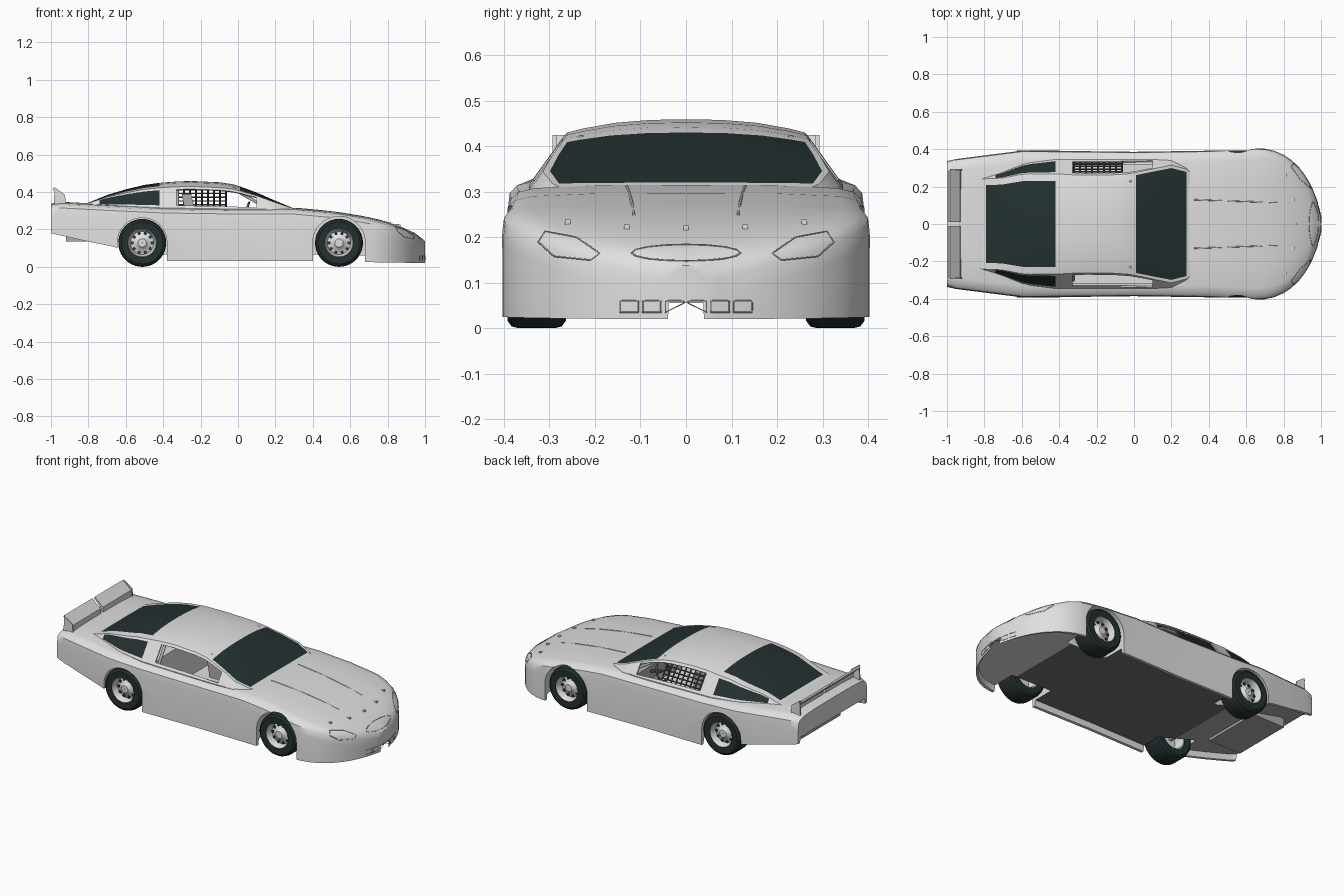
import bpy, bmesh, math
from mathutils import Vector
from mathutils.bvhtree import BVHTree

if "Cube" in bpy.data.objects:
    bpy.data.objects.remove(bpy.data.objects["Cube"])


def material(name, r, g, b):
    m = bpy.data.materials.new(name)
    m.use_nodes = True
    m.diffuse_color = (r, g, b, 1)
    node = next(n for n in m.node_tree.nodes if n.type == 'BSDF_PRINCIPLED')
    node.inputs["Base Color"].default_value = (r, g, b, 1)
    return m


PAINT = material("white_paint", .74, .74, .74)
GLASS = material("dark_glass", .017, .03, .03)
RUBBER = material("tyre_rubber", .017, .03, .03)
FLOOR = material("floor_grey", .17, .17, .17)
TRIM = material("trim_grey", .42, .42, .42)
NET = material("net_grey", .08, .08, .08)


def make(name, verts, faces, mats, rule=None, closed=True, smooth=True):
    bm = bmesh.new()
    vs = [bm.verts.new(v) for v in verts]
    for f in faces:
        bm.faces.new([vs[i] for i in f])
    if closed:
        bmesh.ops.recalc_face_normals(bm, faces=bm.faces)
    bm.normal_update()
    if rule:
        for f in bm.faces:
            f.material_index = rule(f)
    me = bpy.data.meshes.new(name)
    bm.to_mesh(me)
    bm.free()
    ob = bpy.data.objects.new(name, me)
    bpy.context.collection.objects.link(ob)
    for m in mats:
        me.materials.append(m)
    if smooth:
        finish(ob)
    return ob


def finish(ob):
    bpy.ops.object.select_all(action='DESELECT')
    ob.select_set(True)
    bpy.context.view_layer.objects.active = ob
    for mod in list(ob.modifiers):
        bpy.ops.object.modifier_apply(modifier=mod.name)
    bpy.ops.object.shade_smooth_by_angle(angle=math.radians(35))


def extrude(name, profile, y0, y1, mat, smooth=False):
    """Prism of an (x, z) profile between two y values."""
    n = len(profile)
    verts = [(x, y, z) for y in (y0, y1) for x, z in profile]
    faces = [range(n), range(n, 2 * n)]
    faces += [(i, (i + 1) % n, n + (i + 1) % n, n + i) for i in range(n)]
    return make(name, verts, faces, [mat], smooth=smooth)


def box(name, x0, x1, y0, y1, z0, z1, mat):
    return extrude(name, [(x0, z0), (x1, z0), (x1, z1), (x0, z1)], y0, y1, mat)


def tube(name, pts, radius, mat, cyclic=False):
    cu = bpy.data.curves.new(name, 'CURVE')
    cu.dimensions = '3D'
    cu.bevel_depth, cu.bevel_resolution = radius, 1
    sp = cu.splines.new('POLY')
    sp.points.add(len(pts) - 1)
    for p, q in zip(sp.points, pts):
        p.co = (*q, 1)
    sp.use_cyclic_u = cyclic
    cu.materials.append(mat)
    ob = bpy.data.objects.new(name, cu)
    bpy.context.collection.objects.link(ob)
    return ob


def lathe(name, profile, centre, mat, n=40):
    """Spin a closed (radius, y) profile round the y axis."""
    k = len(profile)
    verts = [(centre[0] + r * math.cos(a), centre[1] + y, centre[2] + r * math.sin(a))
             for a in (2 * math.pi * i / n for i in range(n)) for r, y in profile]
    faces = [(i * k + j, i * k + (j + 1) % k, (i + 1) % n * k + (j + 1) % k, (i + 1) % n * k + j)
             for i in range(n) for j in range(k)]
    return make(name, verts, faces, [mat])


def lerp(table, x):
    for (a, u), (b, v) in zip(table, table[1:]):
        if x <= b:
            return u + (v - u) * max(0, (x - a) / (b - a))
    return table[-1][1]


TOP = [(-1, .335), (-.95, .345), (-.7, .332), (-.4, .318), (0, .312), (.3, .312), (.5, .294),
       (.7, .262), (.8, .237), (.88, .208), (.95, .175), (1, .135)]
BOTTOM = [(-1, .18), (-.85, .145), (-.65, .105), (-.4, .03), (.4, .03), (1, .02)]
WIDTH = [(-1, .335), (-.97, .345), (-.6, .392), (-.3, .39), (0, .386), (.4, .392), (.65, .405)]


def half_width(x):
    t = max(0, (x - .65) / .35)
    return max(.045, lerp(WIDTH, x) * max(0, 1 - t ** 2.3) ** .588)


# Lower body: closed loft with a hanging lip round a raised floor
def body_ring(x):
    w, t, b = half_width(x), lerp(TOP, x), lerp(BOTTOM, x)
    r = min(.06, .4 * w)
    half = [(0, t + .003), (w * .5, t + .002), (w - r, t - .004), (w - .35 * r, t - .013),
            (w - .08 * r, t - .03), (w, t - .07), (w, b), (w - .3 * r, b),
            (w - .4 * r, b + .035), (0, b + .035)]
    return [(x, y, z) for y, z in half + [(-y, z) for y, z in half[-2:0:-1]]]


stations = [-1, -.985, -.95, -.8, -.7, -.6, -.5, -.4, -.2, 0, .2, .3, .4, .5, .58, .65, .7, .75, .8,
            .84, .88, .91, .935, .955, .97, .982, .992, 1]
rings = [body_ring(x) for x in stations]
n = len(rings[0])
verts = sum(rings, [])
faces = [(i * n + j, i * n + (j + 1) % n, (i + 1) * n + (j + 1) % n, (i + 1) * n + j)
         for i in range(len(rings) - 1) for j in range(n)]
faces += [tuple(range(n)), tuple(range(len(verts) - n, len(verts)))]
surface = BVHTree.FromPolygons(verts, faces)


def floor_rule(f):
    c = f.calc_center_median()
    if f.normal.z > -.8 or c.x > .65 or abs(c.y) > .3:
        return 0
    return 1 if c.x > -.45 else 2


body = make("body_shell", verts, faces, [PAINT, FLOOR, TRIM], floor_rule, smooth=False)

# Cut wheel wells and cockpit
WHEELS = {"rear": (-.512, .132), "front": (.54, .14)}
cutters = [box("cockpit_cutter", -.35, .22, -.315, .315, .1, .45, PAINT)]
for end, (wx, r) in WHEELS.items():
    arc = [(wx + r * math.cos(a), .13 + r * math.sin(a))
           for a in (math.pi * i / 20 for i in range(21))]
    for s in (-1, 1):
        cutters.append(extrude(end + "_arch_cutter", arc + [(wx - r, -.1), (wx + r, -.1)],
                               s * .235, s * .5, PAINT))
for c in cutters:
    c.hide_render = True
    c.hide_set(True)
    mod = body.modifiers.new("cut", 'BOOLEAN')
    mod.operation, mod.solver, mod.object = 'DIFFERENCE', 'EXACT', c
finish(body)
for c in cutters:
    bpy.data.objects.remove(c)

# Greenhouse: open loft, columns and stations placed on the window edges
ROOF = [(-.84, .332), (-.79, .347), (-.7, .384), (-.6, .414), (-.5, .438), (-.42, .449), (-.33, .456),
        (-.25, .459), (-.1, .452), (-.03, .442), (.01, .43), (.1, .397), (.2, .353), (.28, .32), (.31, .307)]
BELT = [(-.84, .235), (-.72, .27), (-.58, .325), (-.42, .345), (.1, .345), (.2, .34), (.28, .3), (.31, .27)]
CROWN = (0, .3, .6, .86, .95)
SIDE = (0, .12, .5, .88, 1)


def roof_ring(x):
    h, b, zb = lerp(ROOF, x), lerp(BELT, x), lerp(TOP, x) - .003
    zs = zb + .8 * (h - zb)
    s = b - .72 * (zs - zb)
    half = [(s * f, zs + (h - zs) * (1 - f ** 2.6)) for f in CROWN]
    half += [(s + (b - s) * t, zs + (zb - zs) * t) for t in SIDE] + [(b, zb - .02)]
    return [(x, y, z) for y, z in half[::-1] + [(-y, z) for y, z in half[1:]]]


roof_x = [-.84, -.79, -.74, -.7, -.65, -.6, -.55, -.5, -.42, -.33, -.25, -.17, -.1, -.03, .01, .055,
          .1, .15, .2, .24, .28, .31]
rings = [roof_ring(x) for x in roof_x]
n, centre = len(rings[0]), len(rings[0]) // 2
faces, kinds = [], []
for i in range(len(rings) - 1):
    x = (roof_x[i] + roof_x[i + 1]) / 2
    for j in range(n - 1):
        col = j - centre if j >= centre else centre - 1 - j
        on_side = 6 <= col <= 7
        if on_side and -.33 < x < .1:
            continue
        windscreen = col < 4 and .01 < x < .28
        rear_screen = col < 3 and -.79 < x < -.42
        quarter = on_side and -.74 < x < -.42
        faces.append((i * n + j, i * n + j + 1, (i + 1) * n + j + 1, (i + 1) * n + j))
        kinds.append(int(windscreen or rear_screen or quarter))
cabin = make("greenhouse", sum(rings, []), faces, [PAINT, GLASS], closed=False, smooth=False)
for p, k in zip(cabin.data.polygons, kinds):
    p.material_index = k
shell = cabin.modifiers.new("thickness", 'SOLIDIFY')
shell.thickness, shell.offset = .008, -1
finish(cabin)

# Wheels: tyre, dished rim, hub and dark slots
TYRE = [(.076, -.062), (.112, -.064), (.124, -.055), (.128, -.04), (.128, .04), (.124, .055),
        (.112, .064), (.076, .062)]
RIM = [(.08, .058), (.074, .062), (.068, .05), (.062, .022), (.035, .03), (.022, .045), (.001, .045),
       (.001, .005), (.062, .005), (.07, -.058), (.08, -.058)]
for end, (wx, r) in WHEELS.items():
    for s, side in ((1, "left"), (-1, "right")):
        c = (wx, s * .328, .128)
        label = f"{end}_{side}_"
        lathe(label + "tyre", TYRE, c, RUBBER)
        lathe(label + "rim", [(q, s * y) for q, y in RIM], c, PAINT)
        for k in range(10):
            a = k * math.pi / 5
            slot = (wx + .053 * math.cos(a), c[1] + s * .026, .128 + .053 * math.sin(a))
            lathe(label + "slot", [(.001, -.003), (.009, -.003), (.009, .003), (.001, .003)],
                  slot, RUBBER, 8)
    tube(end + "_axle", [(wx, -.3, .128), (wx, .3, .128)], .018, TRIM)


# Raised seams laid onto the body surface
def seam(name, pts, axis, mat=TRIM, radius=.0018, cyclic=True):
    fine = []
    for p, q in zip(pts, pts[1:] + pts[:1] if cyclic else pts[1:]):
        fine += [Vector(p).lerp(Vector(q), k / 5) for k in range(5)]
    hits = [surface.ray_cast(p, Vector(axis))[0] for p in fine]
    tube(name, [h for h in hits if h], radius, mat, cyclic)


AHEAD, DOWN = (-1, 0, 0), (0, 0, -1)
LAMP = [(.19, .165), (.24, .2), (.31, .213), (.325, .19), (.29, .158), (.21, .15)]
for s in (-1, 1):
    seam("headlight_edge", [(2, s * y, z) for y, z in LAMP], AHEAD)
    seam("hood_crease", [(.32, s * .13, 2), (.88, s * .11, 2)], DOWN, PAINT, .003, False)
seam("grille_edge", [(2, .12 * math.cos(a), .166 + .018 * math.sin(a))
                     for a in (math.pi * k / 8 for k in range(16))], AHEAD)
for k in range(6):
    y = -.125 + .05 * k
    seam("air_inlet", [(2, y + a, b) for a, b in ((-.02, .035), (.02, .035), (.02, .06), (-.02, .06))],
         AHEAD)
for x, y in ((.81, .26), (.81, -.26), (.85, .13), (.85, -.13), (.86, 0)):
    z = surface.ray_cast(Vector((x, y, 2)), Vector(DOWN))[0].z
    box("hood_pin", x - .008, x + .008, y - .006, y + .006, z - .005, z + .007, PAINT)

# Two-piece rear spoiler with end plates, rear lamps and fuel cell
BLADE = [(-.925, .335), (-.93, .375), (-.985, .425), (-.992, .415), (-.945, .37), (-.94, .335)]
for s in (-1, 1):
    extrude("spoiler_blade", BLADE, s * .012, s * .285, PAINT)
    extrude("spoiler_end", [(-.92, .335), (-.925, .385), (-.98, .425), (-.985, .335)],
            s * .285, s * .293, PAINT)
    tube("rear_lamp", [(-.97, s * .27, .225), (-.9995, s * .27, .225)], .018, TRIM).data.use_fill_caps = True
box("fuel_cell", -.92, -.7, -.19, .19, .135, .19, TRIM)

# Cockpit: seat, dash, steering wheel, roll cage
box("seat_base", -.25, -.06, .08, .26, .1, .18, TRIM)
extrude("seat_back", [(-.25, .1), (-.19, .1), (-.25, .39), (-.3, .39)], .08, .26, TRIM)
box("dashboard", .12, .21, -.31, .31, .22, .3, TRIM)
ring = [(.04 + .02 * math.sin(a), .17 + .055 * math.cos(a), .29 + .055 * math.sin(a))
        for a in (math.pi * k / 8 for k in range(16))]
tube("steering_wheel", ring, .006, NET, True)
tube("steering_column", [(.04, .17, .29), (.15, .17, .26)], .008, NET)
tube("main_hoop", [(-.325, -.3, .1), (-.325, -.3, .32), (-.325, -.235, .42), (-.325, .235, .42),
                   (-.325, .3, .32), (-.325, .3, .1)], .01, TRIM)
for s in (-1, 1):
    tube("cage_rail", [(-.325, s * .23, .42), (-.02, s * .23, .415), (.16, s * .28, .31),
                       (.16, s * .29, .11)], .01, TRIM)


# Driver's window net
def net_point(x, t):
    return (x, .337 - .072 * t, .312 + .1 * t)


for k in range(9):
    x = -.32 + .032 * k
    tube("net_strap", [net_point(x, 0), net_point(x, 1)], .005, NET)
for k in range(6):
    tube("net_band", [net_point(-.32, k / 5), net_point(-.064, k / 5)], .004, NET)
